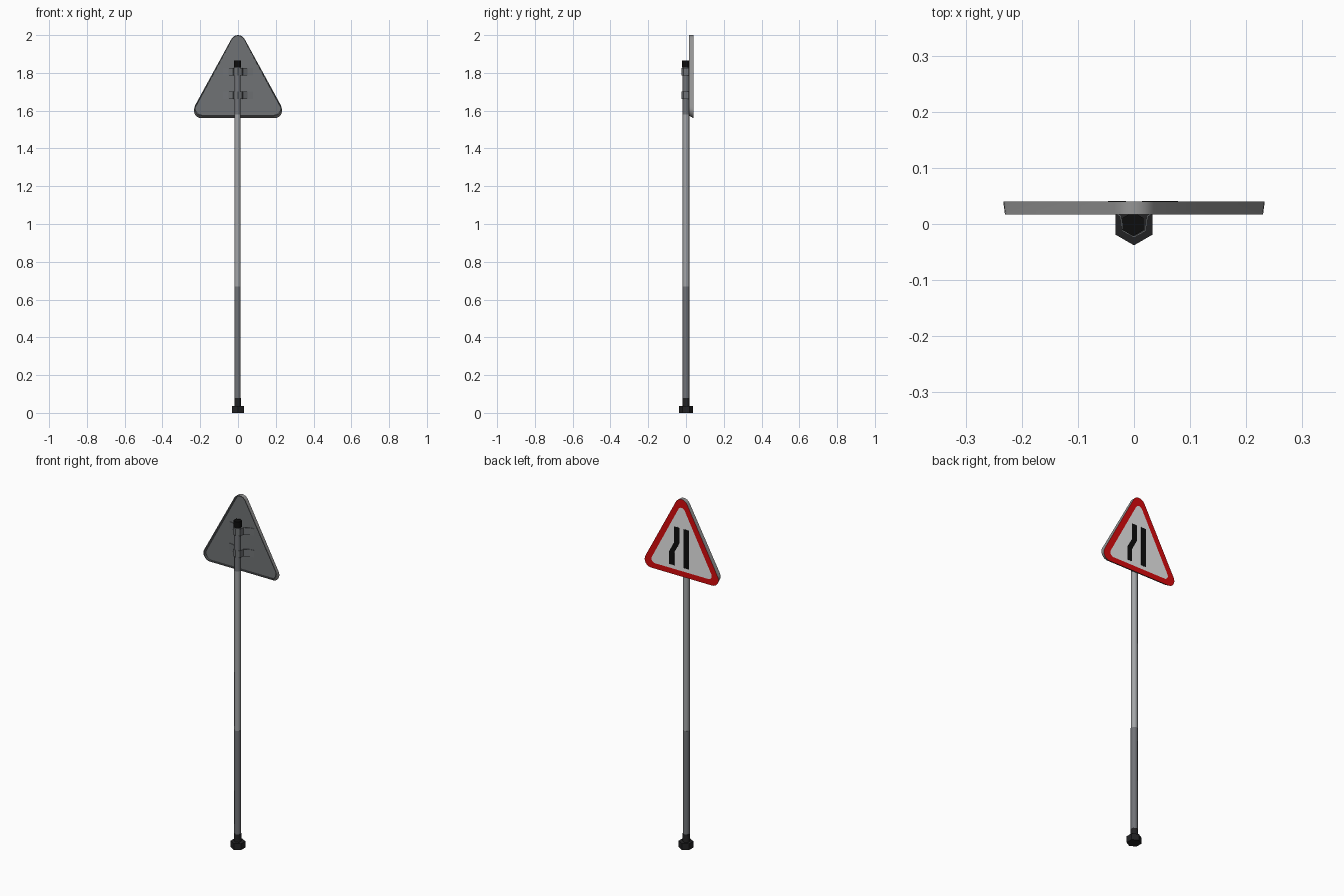
import bpy, bmesh, math
from math import radians, cos, sin

if "Cube" in bpy.data.objects:
    bpy.data.objects.remove(bpy.data.objects["Cube"])


def material(name, rgb):
    m = bpy.data.materials.new(name)
    m.diffuse_color = (*rgb, 1)
    m.use_nodes = True
    m.node_tree.nodes["Principled BSDF"].inputs["Base Color"].default_value = m.diffuse_color
    return m


BACK = material("sheet grey", (0.16, 0.17, 0.178))
RIM = material("rim grey", (0.30, 0.30, 0.30))
POLE = material("pole grey", (0.37, 0.38, 0.39))
DARK = material("dark pole grey", (0.165, 0.172, 0.185))
FOOT = material("foot black", (0.016, 0.016, 0.017))
BLACK = material("symbol black", (0.004, 0.004, 0.004))
RED = material("sign red", (0.68, 0.003, 0.004))
WHITE = material("sign white", (0.80, 0.80, 0.80))


def finish(bm, name, mats, smooth=None):
    bmesh.ops.recalc_face_normals(bm, faces=bm.faces[:])
    me = bpy.data.meshes.new(name)
    bm.to_mesh(me)
    bm.free()
    for m in mats:
        me.materials.append(m)
    ob = bpy.data.objects.new(name, me)
    bpy.context.collection.objects.link(ob)
    if smooth:
        bpy.ops.object.select_all(action='DESELECT')
        ob.select_set(True)
        bpy.context.view_layer.objects.active = ob
        bpy.ops.object.shade_smooth_by_angle(angle=radians(smooth))
    return ob


def hex_prism(name, r, z0, z1, mat, smooth=None):
    """Six-sided post section with corners pointing along y."""
    bm = bmesh.new()
    rings = [[bm.verts.new((r * cos(radians(30 + 60 * i)) - (0.002 if smooth else 0),
                            r * sin(radians(30 + 60 * i)), z))
              for i in range(6)] for z in (z0, z1)]
    bm.faces.new(rings[0])
    bm.faces.new(rings[1])
    for i in range(6):
        j = (i + 1) % 6
        bm.faces.new((rings[0][i], rings[0][j], rings[1][j], rings[1][i]))
    return finish(bm, name, [mat], smooth)


def rounded_triangle(top, half, bottom, r, y, seg=8):
    """Loop of points; the arguments give the corner arc centres."""
    a = math.degrees(math.atan2(half, top - bottom))
    corners = [(0, top, a, 180 - a), (-half, bottom, 180 - a, 270), (half, bottom, 270, 360 + a)]
    pts = []
    for cx, cz, a0, a1 in corners:
        for i in range(seg + 1):
            t = radians(a0 + (a1 - a0) * i / seg)
            pts.append((cx + r * cos(t), y, cz + r * sin(t)))
    return pts


# Post: base foot, collar, stacked sections and cap
for part in (("base_foot", 0.038, 0.0, 0.036, FOOT),
             ("base_collar", 0.0195, 0.036, 0.08, FOOT, 65),
             ("lower_post", 0.0185, 0.08, 0.67, DARK, 65),
             ("upper_post", 0.018, 0.67, 1.58, POLE, 65),
             ("post_behind_sign", 0.018, 1.58, 1.83, DARK, 65),
             ("post_cap", 0.0215, 1.828, 1.865, BLACK, 65)):
    hex_prism(*part)

# Sign pan: white panel, red border, flared rim, recessed back
loops = [rounded_triangle(1.93, 0.168, 1.613, 0.022, 0.040),
         rounded_triangle(1.96, 0.193, 1.600, 0.040, 0.040),
         rounded_triangle(1.96, 0.190, 1.613, 0.040, 0.017),
         rounded_triangle(1.96, 0.190, 1.613, 0.035, 0.017),
         rounded_triangle(1.96, 0.191, 1.608, 0.035, 0.035)]
bm = bmesh.new()
rings = [[bm.verts.new(p) for p in loop] for loop in loops]
bm.faces.new(rings[0]).material_index = 2
n = len(rings[0])
for k in range(len(rings) - 1):
    for i in range(n):
        j = (i + 1) % n
        f = bm.faces.new((rings[k][i], rings[k][j], rings[k + 1][j], rings[k + 1][i]))
        f.material_index = (1, 3, 0, 0)[k]
bm.faces.new(rings[-1]).material_index = 0
finish(bm, "sign_panel", [BACK, RED, WHITE, RIM], 35)


def symbol(name, path, half_width=0.016, y0=0.0395, y1=0.0406):
    """Thin painted bar following a list of (x, z) points."""
    bm = bmesh.new()
    rows = [[bm.verts.new((x + s * half_width, y, z))
             for s, y in ((-1, y0), (1, y0), (1, y1), (-1, y1))] for x, z in path]
    for a, b in zip(rows, rows[1:]):
        for i in range(4):
            j = (i + 1) % 4
            bm.faces.new((a[i], a[j], b[j], b[i]))
    bm.faces.new(rows[0])
    bm.faces.new(rows[-1])
    finish(bm, name, [BLACK])


# Painted road-narrows symbol
symbol("straight_bar", [(-0.030, 1.612), (-0.030, 1.834)])
symbol("bent_bar", [(0.062, 1.612), (0.062, 1.685), (0.030, 1.745), (0.030, 1.834)])

# Clamps wrapping the post and reaching the back of the pan
half = [(0.078, 0.0345), (0.050, 0.030), (0.024, 0.014), (0.020, -0.012)]
profile = [(-x, y) for x, y in half] + [(0, -0.023)] + half[::-1]
for name, z in (("upper_clamp", 1.805), ("lower_clamp", 1.682)):
    bm = bmesh.new()
    cols = [[bm.verts.new((x, y, z + d)) for d in (-0.02, 0.02)] for x, y in profile]
    for a, b in zip(cols, cols[1:]):
        bm.faces.new((a[0], b[0], b[1], a[1]))
    ob = finish(bm, name, [BACK])
    mod = ob.modifiers.new("thickness", 'SOLIDIFY')
    mod.thickness = 0.003
    mod.offset = 0
